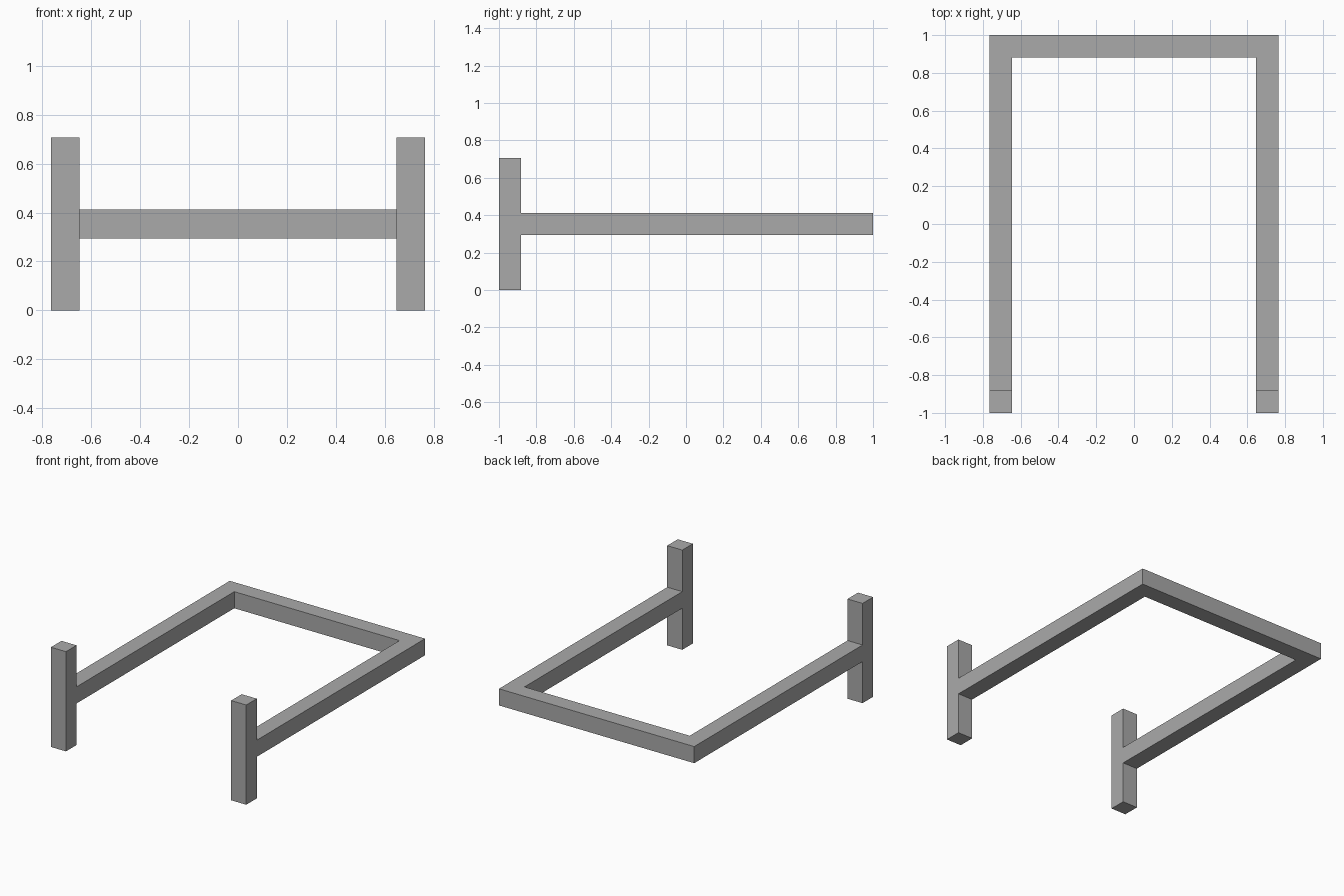
import bpy
import bmesh
import math

# Remove the default cube
cube = bpy.data.objects.get("Cube")
if cube:
    bpy.data.objects.remove(cube, do_unlink=True)

T = 2 / 17                       # beam thickness
OUT, INN = 6.5 * T, 5.5 * T      # outer and inner half widths
FRONT, BACK = -1.0, 1.0
HEIGHT = 6 * T
RAIL_LOW, RAIL_HIGH = 2.5 * T, 3.5 * T

# One flat colour
grey = bpy.data.materials.new("plain_grey")
grey.use_nodes = True
colour = (0.4, 0.4, 0.4, 1)
grey.diffuse_color = colour
grey.node_tree.nodes["Principled BSDF"].inputs["Base Color"].default_value = colour

bm = bmesh.new()


def vert(x, y):
    return bm.verts.new((x, y, RAIL_LOW))


def raise_faces(faces, dz):
    """Extrude faces along z and drop the covered originals."""
    new = bmesh.ops.extrude_face_region(bm, geom=faces)["geom"]
    moved = [v for v in new if isinstance(v, bmesh.types.BMVert)]
    bmesh.ops.translate(bm, verts=moved, vec=(0, 0, dz))


# Plan of the U-shaped rail with a square foot at each front end
joint = FRONT + T
left = [vert(x, joint) for x in (INN, OUT)]
right = [vert(x, joint) for x in (-OUT, -INN)]
bm.faces.new([left[0], left[1], vert(OUT, BACK), vert(-OUT, BACK),
              right[0], right[1], vert(-INN, BACK - T), vert(INN, BACK - T)])
for a, b in (left, right):
    bm.faces.new([vert(a.co.x, FRONT), vert(b.co.x, FRONT), b, a])

# Thicken the rail, keeping its underside
raise_faces(bm.faces[:], RAIL_HIGH - RAIL_LOW)
bm.normal_update()
bmesh.ops.holes_fill(bm, edges=[e for e in bm.edges if e.is_boundary])
bmesh.ops.recalc_face_normals(bm, faces=bm.faces[:])

# Pull the two posts up and down from the rail ends
for z, dz in ((RAIL_HIGH, HEIGHT - RAIL_HIGH), (RAIL_LOW, -RAIL_LOW)):
    ends = [f for f in bm.faces if abs(f.normal.z) > 0.9
            and abs(f.calc_center_median().z - z) < 0.01
            and f.calc_center_median().y < joint]
    new = bmesh.ops.extrude_face_region(bm, geom=ends)["geom"]
    bmesh.ops.translate(bm, vec=(0, 0, dz),
                        verts=[v for v in new if isinstance(v, bmesh.types.BMVert)])
    bmesh.ops.delete(bm, geom=[f for f in ends if f.is_valid], context='FACES')

# Merge flush faces into clean flat sides
bmesh.ops.dissolve_limit(bm, angle_limit=math.radians(1),
                         verts=bm.verts[:], edges=bm.edges[:])
bmesh.ops.recalc_face_normals(bm, faces=bm.faces[:])

mesh = bpy.data.meshes.new("rail_frame_with_posts")
bm.to_mesh(mesh)
bm.free()
mesh.materials.append(grey)
frame = bpy.data.objects.new("rail_frame_with_posts", mesh)
bpy.context.collection.objects.link(frame)
